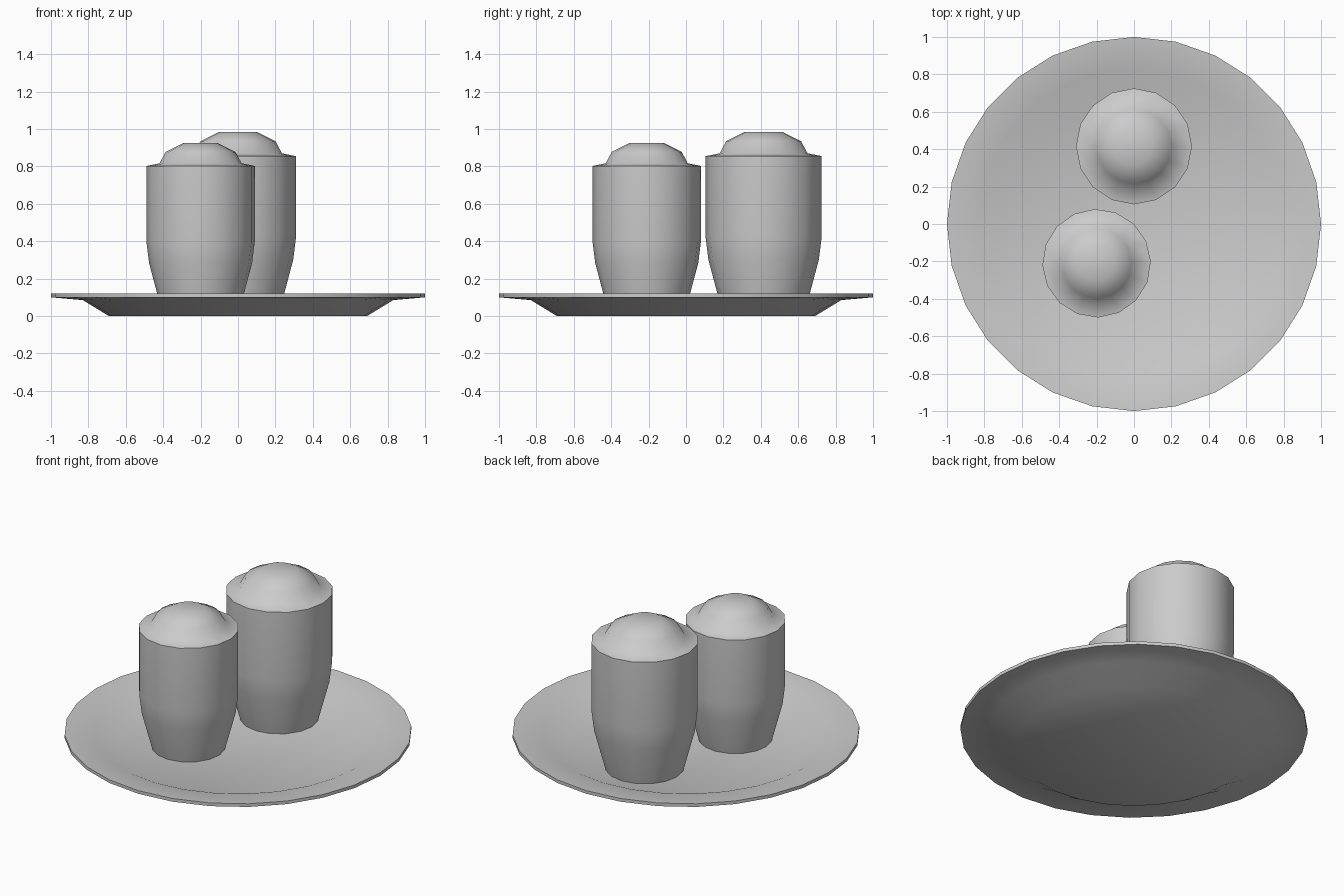
import bpy, bmesh, math

if "Cube" in bpy.data.objects:
    bpy.data.objects.remove(bpy.data.objects["Cube"])

# Single plain grey
grey = bpy.data.materials.new("light grey")
grey.use_nodes = True
color = (0.6, 0.6, 0.6, 1)
grey.diffuse_color = color
grey.node_tree.nodes["Principled BSDF"].inputs["Base Color"].default_value = color


def lathe(name, profile, sides, location=(0, 0, 0), scale=1, turn=0):
    """Closed solid of revolution from (radius, height) points, bottom to top."""
    bm = bmesh.new()
    rings = []
    for r, z in profile:
        ring = []
        for i in range(sides):
            a = math.tau * i / sides + turn
            ring.append(bm.verts.new((r * scale * math.cos(a), r * scale * math.sin(a), z * scale)))
        rings.append(ring)
    for low, high in zip(rings, rings[1:]):
        for i in range(sides):
            j = (i + 1) % sides
            bm.faces.new((low[i], low[j], high[j], high[i]))
    bm.faces.new(rings[0][::-1])
    bm.faces.new(rings[-1])
    mesh = bpy.data.meshes.new(name)
    bm.to_mesh(mesh)
    bm.free()
    mesh.materials.append(grey)
    obj = bpy.data.objects.new(name, mesh)
    obj.location = location
    bpy.context.collection.objects.link(obj)
    # Smooth shading, with only the rims kept crisp
    bpy.ops.object.select_all(action="DESELECT")
    obj.select_set(True)
    bpy.context.view_layer.objects.active = obj
    bpy.ops.object.shade_smooth_by_angle(angle=math.radians(60))
    return obj


# Shallow round plate with a wide lip
lathe("plate", [(0.69, 0), (0.83, 0.085), (1, 0.1), (1, 0.12), (0.83, 0.105), (0.69, 0.045)], 28)

# Two tapered shakers with domed tops
shaker = [(0.227, 0), (0.295, 0.255), (0.31, 0.375), (0.31, 0.81),
          (0.235, 0.825), (0.2, 0.89), (0.1, 0.94)]
lathe("large_shaker", shaker, 16, (0, 0.415, 0.045))
lathe("small_shaker", shaker, 16, (-0.2, -0.21, 0.045), 0.935, math.radians(2))
